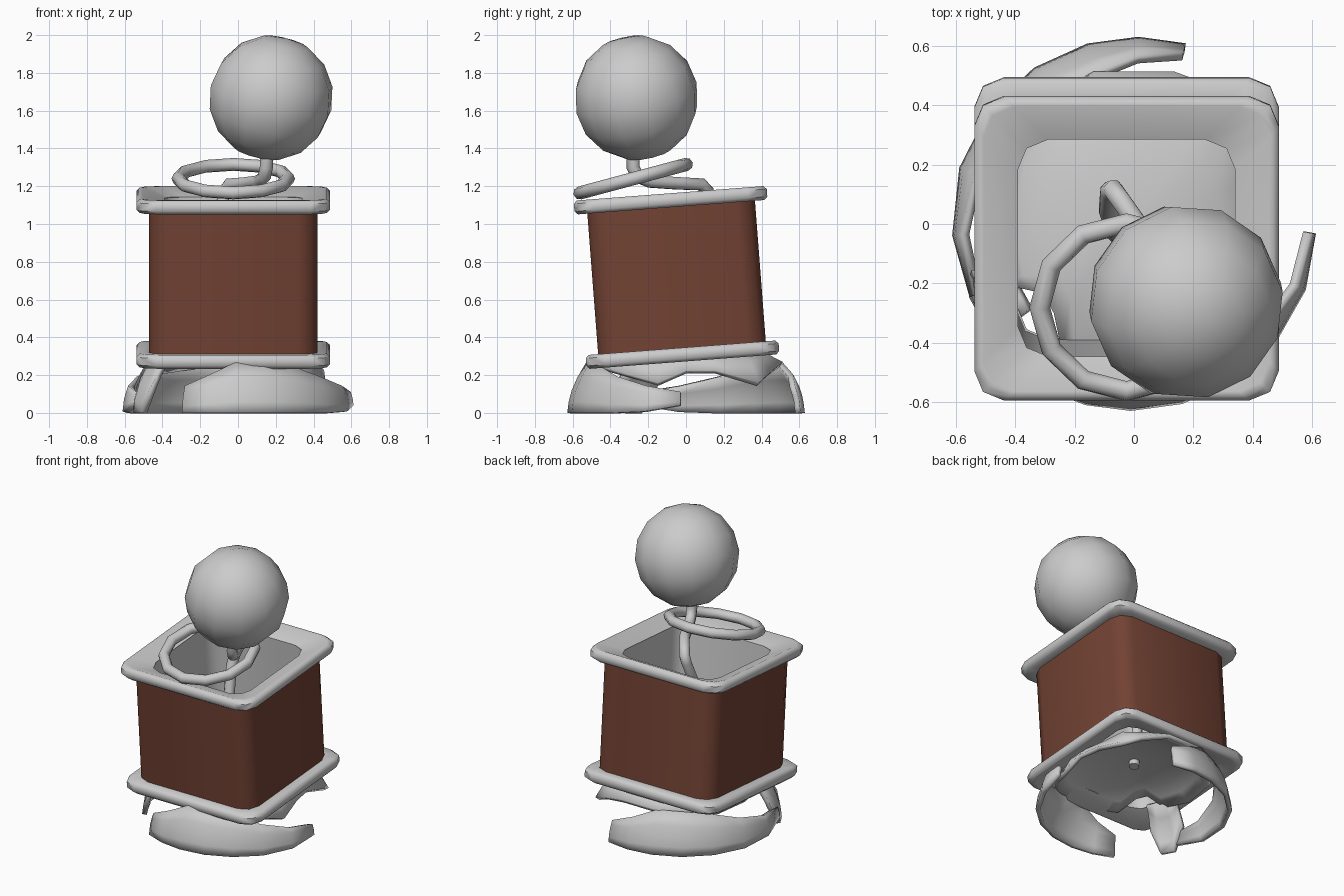
import bpy, bmesh, math
from mathutils import Vector, Matrix

if "Cube" in bpy.data.objects:
    bpy.data.objects.remove(bpy.data.objects["Cube"])

TILT = math.radians(4.4)
BOX = Matrix.Translation((-0.025, -0.05, 0.717)) @ Matrix.Rotation(TILT, 4, 'X')


def finish(name, bm, matrix=Matrix(), angle=50):
    bmesh.ops.recalc_face_normals(bm, faces=bm.faces)
    mesh = bpy.data.meshes.new(name)
    bm.to_mesh(mesh)
    bm.free()
    ob = bpy.data.objects.new(name, mesh)
    ob.matrix_world = matrix
    bpy.context.collection.objects.link(ob)
    bpy.context.view_layer.objects.active = ob
    ob.select_set(True)
    bpy.ops.object.shade_smooth_by_angle(angle=math.radians(angle))
    ob.select_set(False)
    return ob


def square_loft(name, profile, closed):
    """Sweep (half width, height) points around a square with cut corners."""
    bm = bmesh.new()
    rings = []
    for h, z in profile:
        r, ring = 0.1, []
        for i in range(12):
            quad = math.radians(45 + 90 * (i // 3))
            a = math.radians(90 * (i // 3) + 45 * (i % 3))
            x = (h - r) * math.copysign(1, math.cos(quad)) + r * math.cos(a)
            y = (h - r) * math.copysign(1, math.sin(quad)) + r * math.sin(a)
            ring.append(bm.verts.new((x, y, z)))
        rings.append(ring)
    pairs = list(zip(rings, rings[1:])) + ([(rings[-1], rings[0])] if closed else [])
    for a, b in pairs:
        for i in range(12):
            j = (i + 1) % 12
            bm.faces.new((a[i], a[j], b[j], b[i]))
    return finish(name, bm, BOX)


# Tilted box: coloured walls, grey lining, funnel-shaped rims
body = square_loft("box_wall", [(0.445, -0.41), (0.445, 0.41)], False)
brown = bpy.data.materials.new("brown")
brown.diffuse_color = (0.17, 0.055, 0.034, 1)
brown.use_nodes = True
brown.node_tree.nodes["Principled BSDF"].inputs["Base Color"].default_value = brown.diffuse_color
body.data.materials.append(brown)
square_loft("box_lining", [(0.37, -0.4), (0.37, 0.4)], False)
RIM = [(0.43, -0.037), (0.495, -0.037), (0.512, -0.02), (0.512, 0.02), (0.495, 0.037), (0.48, 0.037), (0.365, -0.01)]
for name, s in (("top_rim", 1), ("bottom_rim", -1)):
    square_loft(name, [(h, s * (0.41 + z)) for h, z in RIM], True)

# Torn dome base: patches cut from one profile of revolution
DOME = [(0.0, 0.38), (0.25, 0.365), (0.42, 0.325), (0.53, 0.27), (0.595, 0.16), (0.622, 0.08), (0.632, 0.0)]


def dome_point(deg, s, scale):
    i = min(int(s), 5)
    (r0, z0), (r1, z1) = DOME[i], DOME[i + 1]
    r, z = r0 + (r1 - r0) * (s - i), z0 + (z1 - z0) * (s - i)
    a = math.radians(deg)
    return Vector((r * scale * math.cos(a), r * scale * math.sin(a), z))


def dome_patch(name, keys, rows=4):
    """keys: (angle, inner edge, outer edge, radius scale), edges measured along the profile."""
    bm = bmesh.new()
    cols = [[bm.verts.new(dome_point(a, s0 + (s1 - s0) * k / rows, sc)) for k in range(rows + 1)]
            for a, s0, s1, sc in keys]
    for c, d in zip(cols, cols[1:]):
        for k in range(rows):
            bm.faces.new((c[k], d[k], d[k + 1], c[k + 1]))
    bmesh.ops.remove_doubles(bm, verts=bm.verts, dist=0.0005)
    ob = finish(name, bm, angle=30)
    if ob.data.polygons[len(ob.data.polygons) // 2].normal.z < 0:
        ob.data.flip_normals()
    mod = ob.modifiers.new("thickness", 'SOLIDIFY')
    mod.thickness = 0.03
    mod.offset = -1
    return ob


PANEL = [(0, 4.2, 6), (13, 3.6, 6), (27, 3, 6), (43, 3, 6), (60, 3.2, 6),
         (78, 3.7, 6), (97, 4.2, 5.9), (115, 4.6, 5.5)]
dome_patch("front_skirt", [(242 + a, p, q, 1 - a * 0.0002) for a, p, q in PANEL])
dome_patch("back_skirt", [(74 + a * 1.13, p, q, 1 - a * 0.0003) for a, p, q in PANEL])
dome_patch("left_claw", [(196, 2.5, 4.2, 0.95), (204, 2.5, 6, 0.96), (213, 2.5, 6, 0.96), (219, 2.5, 4, 0.97)])
CAP = [(0, 3.4, 0.82), (20, 3.4, 0.82), (42, 4, 0.97), (55, 3.5, 0.97), (75, 3, 1), (105, 3, 1),
       (125, 3.2, 0.95), (150, 3.4, 0.88), (180, 3.3, 0.86), (205, 2.8, 0.95), (217, 1.8, 1), (228, 1.9, 1),
       (242, 2.8, 1), (268, 3, 1), (285, 3, 1), (302, 3.2, 0.97), (322, 3.6, 0.88), (342, 4, 0.82), (360, 3.4, 0.82)]
dome_patch("dome_cap", [(a, 0, s, sc) for a, s, sc in CAP])

# Bent spring rod from the dome up to the ball
curve = bpy.data.curves.new("rod", 'CURVE')
curve.dimensions = '3D'
curve.bevel_depth = 0.035
curve.bevel_resolution = 2
curve.use_fill_caps = True
path = [(0, 0, 0.31), (-0.06, -0.03, 0.7), (-0.085, 0.05, 1.0), (-0.08, 0.11, 1.13), (-0.07, 0.115, 1.175),
        (-0.045, 0.08, 1.21), (0.04, -0.04, 1.215), (0.11, -0.19, 1.225), (0.14, -0.255, 1.25),
        (0.15, -0.28, 1.3), (0.155, -0.28, 1.4)]
spline = curve.splines.new('POLY')
spline.points.add(len(path) - 1)
for p, co in zip(spline.points, path):
    p.co = (*co, 1)
spline.use_smooth = True
bpy.context.collection.objects.link(bpy.data.objects.new("rod", curve))

# Loose tilted ring
bpy.ops.mesh.primitive_torus_add(major_segments=12, minor_segments=8, major_radius=0.292, minor_radius=0.035,
                                 location=(-0.025, -0.28, 1.24), rotation=(math.radians(15), 0, 0))
bpy.context.object.name = "ring"
bpy.ops.object.shade_smooth_by_angle(angle=math.radians(60))

# Ball
bpy.ops.mesh.primitive_uv_sphere_add(segments=12, ring_count=8, radius=0.332, location=(0.175, -0.262, 1.668),
                                     rotation=(0.25, 0.2, 0.2))
bpy.context.object.name = "ball"
bpy.ops.object.shade_smooth_by_angle(angle=math.radians(60))
